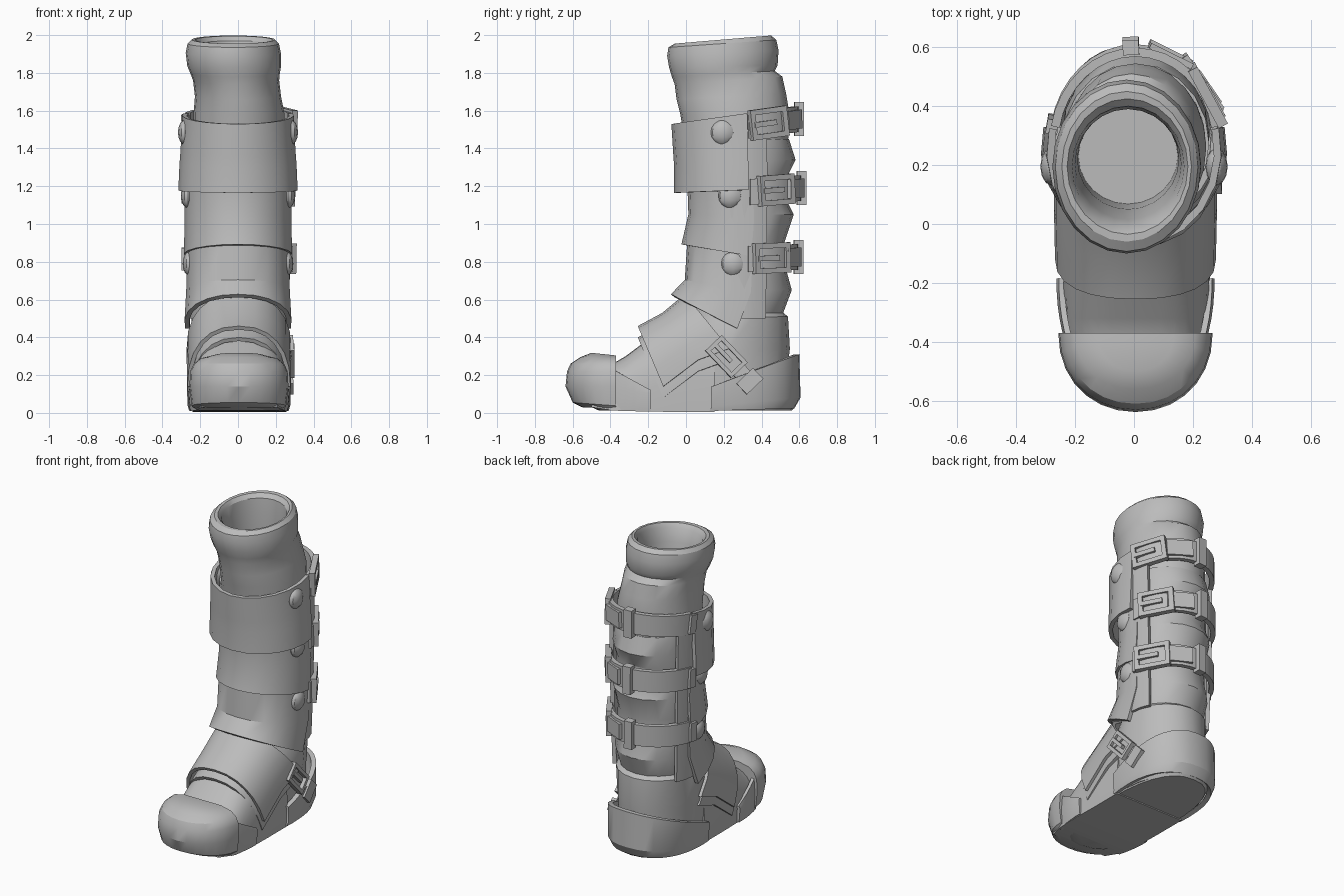
import bpy, bmesh, math
from mathutils import Matrix, Vector

old = bpy.data.objects.get("Cube")
if old:
    bpy.data.objects.remove(old, do_unlink=True)

mat = bpy.data.materials.new("plain_grey")
mat.use_nodes = True
GREY = (0.5, 0.5, 0.5, 1)
mat.diffuse_color = GREY
mat.node_tree.nodes["Principled BSDF"].inputs["Base Color"].default_value = GREY


def finish(name, bm, smooth=True, thick=0):
    mesh = bpy.data.meshes.new(name)
    bm.to_mesh(mesh)
    bm.free()
    ob = bpy.data.objects.new(name, mesh)
    bpy.context.collection.objects.link(ob)
    mesh.materials.append(mat)
    bpy.ops.object.select_all(action="DESELECT")
    ob.select_set(True)
    bpy.context.view_layer.objects.active = ob
    if thick:
        mod = ob.modifiers.new("thickness", "SOLIDIFY")
        mod.thickness = thick
        mod.offset = 0
        bpy.ops.object.modifier_apply(modifier=mod.name)
    if smooth:
        bpy.ops.object.shade_smooth_by_angle(angle=math.radians(28))


def ring_point(ring, t, p=1.0):
    # ring: front z, back z, front y, back y, half width, centre x; t = 0 is the front
    zf, zb, yf, yb, rx = ring[:5]
    cx = ring[5] if len(ring) > 5 else 0.005
    s, c = math.sin(t), math.cos(t)
    s = math.copysign(abs(s) ** p, s)
    c = math.copysign(abs(c) ** p, c)
    k = (1 - c) / 2
    return Vector((cx + rx * s, yf + (yb - yf) * k, zf + (zb - zf) * k))


def loft(bm, rows, closed):
    rows = [[bm.verts.new(v) for v in row] for row in rows]
    n = len(rows[0])
    for a, b in zip(rows, rows[1:]):
        for i in range(n if closed else n - 1):
            j = (i + 1) % n
            bm.faces.new((a[i], a[j], b[j], b[i]))
    if closed:
        bm.faces.new(rows[0][::-1])
        bm.faces.new(rows[-1])
    bmesh.ops.recalc_face_normals(bm, faces=bm.faces)


def tube(name, rings, n=20, p=1.0, half=False):
    # closed stack of rings, or of front half rings with a flat back
    bm = bmesh.new()
    if half:
        angles = [math.pi * (i / n - 0.5) for i in range(n + 1)]
    else:
        angles = [math.tau * i / n for i in range(n)]
    loft(bm, [[ring_point(r, t, p) for t in angles] for r in rings], True)
    finish(name, bm)


def shell(name, rings, t0, t1, n=14, thick=0.025, p=1.0):
    # open wrapped plate between two angles, with thickness
    bm = bmesh.new()
    angles = [math.radians(t0 + (t1 - t0) * i / n) for i in range(n + 1)]
    loft(bm, [[ring_point(r, t, p) for t in angles] for r in rings], False)
    finish(name, bm, thick=thick)


def arch_body(name, sections, n=16):
    # sections along y: y, half width, bottom z, top z
    bm = bmesh.new()
    rows = []
    for y, w, z0, z1 in sections:
        row = []
        for i in range(n + 1):
            a = math.pi * i / n
            c = math.cos(a)
            row.append((0.008 + w * math.copysign(abs(c) ** 0.65, c), y,
                        z0 + (z1 - z0) * math.sin(a) ** 0.65))
        rows.append(row)
    loft(bm, rows, True)
    finish(name, bm)


def boxes(name, frame, parts):
    # several boxes (centre, size) joined in one local frame
    bm = bmesh.new()
    for loc, size in parts:
        m = frame @ Matrix.Translation(loc) @ Matrix.Diagonal((*size, 1))
        bmesh.ops.create_cube(bm, size=1, matrix=m)
    finish(name, bm, False)


def make_frame(origin, along, normal):
    along = along.normalized()
    up = normal.cross(along).normalized()
    axes = Matrix((along, up, along.cross(up))).transposed()
    return Matrix.Translation(origin) @ axes.to_4x4()


def buckle(name, frame, w, h, bar=0.028):
    x, y = (w - bar) / 2, (h - bar) / 2
    boxes(name, frame, [((0, y, 0), (w, bar, 0.035)), ((0, -y, 0), (w, bar, 0.035)),
                        ((x, 0, 0), (bar, h, 0.035)), ((-x, 0, 0), (bar, h, 0.035)),
                        ((-w * 0.12, 0, 0.01), (w * 0.6, bar, 0.025))])


# foot, sole and ankle
tube("sole", [(.012, .012, -.46, .56, .235), (.03, .03, -.5, .575, .245),
              (.12, .1, -.5, .57, .245)], 28, 0.8)
arch_body("foot", [(-.5, .2, .03, .24), (-.38, .24, .012, .265), (-.32, .245, .01, .3),
                   (-.24, .25, .008, .36), (-.06, .25, .005, .47), (.15, .25, .005, .5)])
tube("boot_liner", [(.02, .02, -.1, .55, .235), (.3, .3, -.12, .545, .25),
                    (.34, .34, -.1, .55, .25), (.5, .51, 0, .54, .25),
                    (.53, .53, .01, .515, .235), (.65, .65, .04, .56, .24),
                    (.76, .76, .04, .53, .24), (.9, .9, .04, .52, .24),
                    (1.05, 1.05, .04, .57, .25), (1.12, 1.12, .04, .535, .25),
                    (1.24, 1.24, .04, .53, .25), (1.34, 1.34, .02, .58, .25),
                    (1.45, 1.45, 0, .545, .25)])

# padded cuff with hollow opening
tube("padded_cuff", [(1.4, 1.4, 0, .54, .24), (1.58, 1.6, -.03, .545, .24),
                     (1.66, 1.69, -.05, .53, .228, 0), (1.74, 1.78, -.06, .51, .228, -.01),
                     (1.78, 1.81, -.075, .47, .236, -.015), (1.83, 1.84, -.09, .485, .248, -.02),
                     (1.89, 1.92, -.1, .49, .252, -.025), (1.935, 1.975, -.093, .478, .242, -.025),
                     (1.955, 1.998, -.06, .45, .22, -.025), (1.955, 1.995, -.035, .425, .205, -.022),
                     (1.93, 1.97, -.01, .4, .19, -.02), (1.85, 1.87, .015, .39, .18, -.02),
                     (1.7, 1.72, .05, .39, .172, -.02), (1.42, 1.42, .07, .39, .168, -.02)], 24)

# toe cap with side skirts
tube("toe_cap", [(.03, .014, -.55, -.19, .235), (.055, .02, -.6, -.14, .25),
                 (.14, .14, -.638, -.102, .262), (.22, .22, -.63, -.11, .258),
                 (.262, .255, -.61, -.13, .24), (.295, .28, -.56, -.18, .205),
                 (.318, .29, -.5, -.24, .13)], 14, 0.95, True)
for side, s in (("right", -1), ("left", 1)):
    skirt = [(.012, .012, -.63, .23, .25), (.16, .05, -.63, .23, .258), (.37, -.12, -.63, .23, .25)]
    shell(side + "_toe_skirt", skirt, 62 * s, 92 * s, 5, 0.02)

# heel guard
shell("heel_guard", [(.005, .03, -.1, .56, .25), (.01, .085, -.1, .592, .258),
                     (.05, .31, -.1, .585, .262)], 75, 285, 20, 0.03, 0.85)

# overlapping front plates
shell("side_lining", [(.5, .5, .05, .55, .25), (.75, .75, .04, .56, .258),
                      (1.2, 1.2, .03, .57, .268), (1.5, 1.5, .02, .57, .27)], -118, 118, 18)
shell("upper_shin_plate", [(1.165, 1.19, -.05, .56, .304, 0), (1.3, 1.33, -.05, .56, .298, 0),
                           (1.37, 1.42, -.055, .56, .292, 0), (1.53, 1.62, -.065, .56, .284, 0)],
      -104, 104, 12)
shell("middle_shin_plate", [(.89, .79, -.012, .58, .274, 0), (1.05, 1.02, .025, .58, .272, 0),
                            (1.2, 1.2, .02, .57, .272, 0)], -102, 102, 12)
shell("lower_shin_plate", [(.62, .33, -.07, .5, .272, 0), (.7, .6, .005, .57, .263, 0),
                           (.92, .9, .02, .58, .258, 0)], -100, 100, 12, 0.025, 0.92)
for name, d in (("instep_plate", 0), ("instep_underplate", .03)):
    shell(name, [(.45 - d * 2, -.17 - d * 2, -.25, .01, .262 - d / 2),
                 (.52 - d * 2, .04 - d * 2, -.12, .25, .266 - d / 2),
                 (.62 - d * 2, .06 - d * 2, 0, .46, .266 - d / 2)], -90, 90, 12, 0.022, 0.85)

# three rear straps with buckles and keepers
for label, zf, zb, yb, turn in (("upper", 1.47, 1.555, .583, 121),
                                ("middle", 1.14, 1.19, .595, 128), ("lower", .8, .825, .58, 125)):
    h = 0.068
    mid = (zf, zb, -.03, yb, .276)
    shell(label + "_strap", [(zf - h, zb - h, *mid[2:]), (zf + h, zb + h, *mid[2:])],
          100, 260, 16, 0.03)

    def on_strap(deg, lift):
        t = math.radians(deg)
        along = ring_point(mid, t + .2) - ring_point(mid, t - .2)
        normal = along.cross(Vector((0, 0, 1))).normalized()
        return make_frame(ring_point(mid, t) + normal * lift, along, normal)

    buckle(label + "_buckle", on_strap(turn, .006), .22, .16)
    boxes(label + "_keeper", on_strap(183, .016), [((0, 0, 0), (.055, .18, .05))])
    boxes(label + "_strap_tip", on_strap(156, .016), [((0, 0, 0), (.16, .1, .02))])
    boxes(label + "_strap_anchor", on_strap(259, .01), [((0, 0, 0), (.05, .12, .04))])

# ankle strap and buckle
ankle = make_frame(Vector((.265, .22, .29)), Vector((0, 1, -1.05)), Vector((1, .1, 0)))
boxes("ankle_strap", ankle, [((.02, 0, -.008), (.32, .08, .025)),
                             ((.17, 0, .008), (.08, .12, .035))])
buckle("ankle_buckle", ankle @ Matrix.Translation((-.01, 0, .012)), .2, .12, .022)

# round rivets on both sides
for label, x, y, z in (("upper", .28, .195, 1.485), ("middle", .265, .235, 1.15),
                       ("lower", .255, .25, .79)):
    for side, s in (("right", -1), ("left", 1)):
        bm = bmesh.new()
        m = Matrix.Translation((s * x, y, z)) @ Matrix.Diagonal((.038, .064, .066, 1))
        bmesh.ops.create_uvsphere(bm, u_segments=12, v_segments=8, radius=1, matrix=m)
        finish(f"{label}_{side}_rivet", bm)
